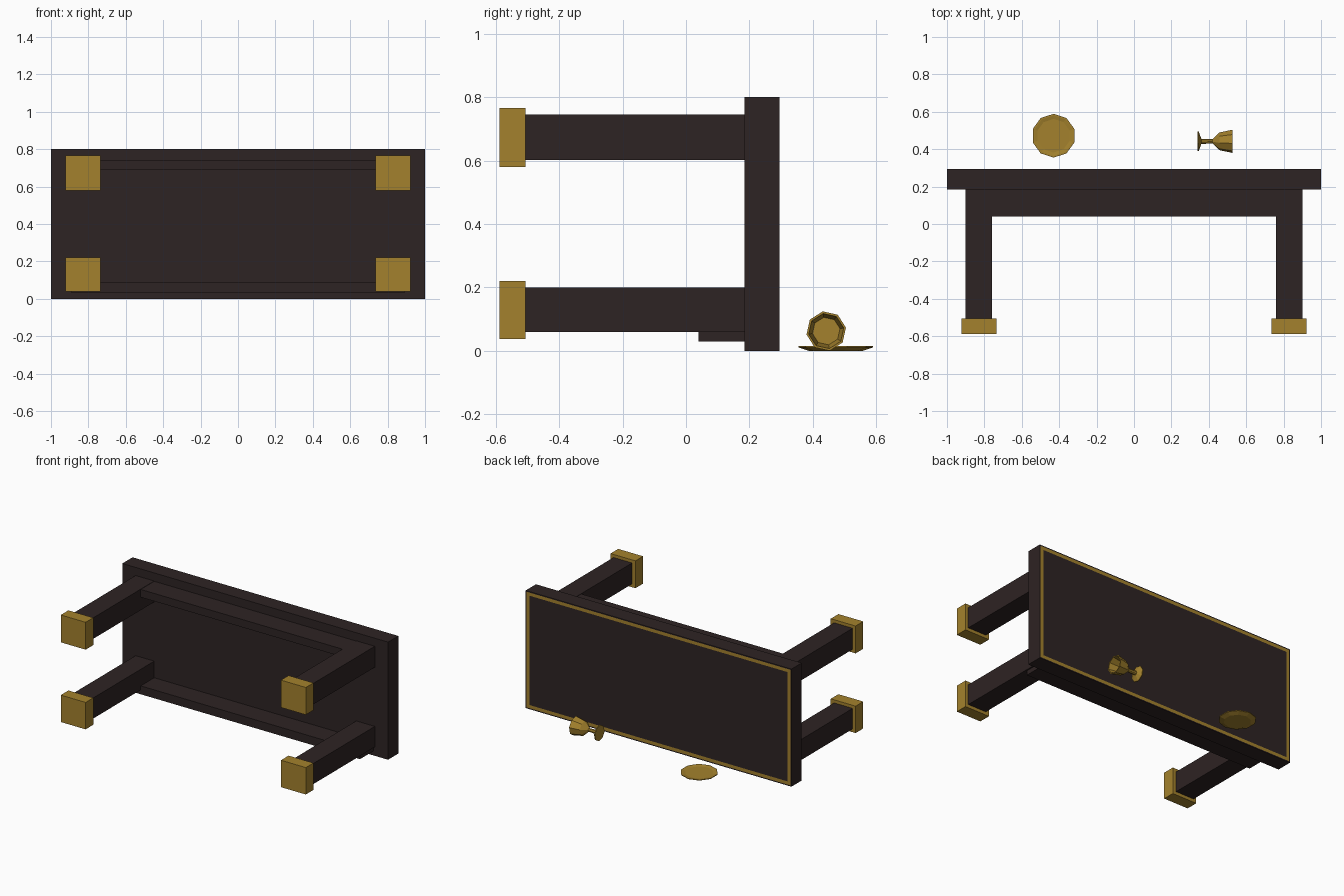
import bpy, bmesh, math
from mathutils import Matrix

if "Cube" in bpy.data.objects:
    bpy.data.objects.remove(bpy.data.objects["Cube"])


def material(name, color):
    m = bpy.data.materials.new(name)
    m.diffuse_color = (*color, 1)
    m.use_nodes = True
    m.node_tree.nodes["Principled BSDF"].inputs["Base Color"].default_value = m.diffuse_color
    return m


wood = material("dark_wood", (0.027, 0.017, 0.017))
gold = material("antique_gold", (0.37, 0.222, 0.026))


def finish(name, bm, mats):
    bmesh.ops.recalc_face_normals(bm, faces=bm.faces)
    me = bpy.data.meshes.new(name)
    bm.to_mesh(me)
    bm.free()
    for m in mats:
        me.materials.append(m)
    ob = bpy.data.objects.new(name, me)
    bpy.context.collection.objects.link(ob)
    return ob


def box_mesh(x, y, z):
    """Box from (min, max) ranges on each axis."""
    bm = bmesh.new()
    bmesh.ops.create_cube(bm, size=1)
    for v in bm.verts:
        for i, (lo, hi) in enumerate((x, y, z)):
            v.co[i] = lo if v.co[i] < 0 else hi
    return bm


def lathe(name, profile, sides, turn, matrix):
    """Closed faceted solid turned about local z from (radius, height) points."""
    bm = bmesh.new()
    rings = []
    for r, h in profile:
        rings.append([bm.verts.new((r * math.cos(turn + math.tau * k / sides),
                                    r * math.sin(turn + math.tau * k / sides), h))
                      for k in range(sides)])
    for a, b in zip(rings, rings[1:]):
        for k in range(sides):
            n = (k + 1) % sides
            bm.faces.new((a[k], a[n], b[n], b[k]))
    bm.faces.new(rings[0])
    bm.faces.new(rings[-1])
    bm.transform(matrix)
    return finish(name, bm, [gold])


# Tabletop lying on its long edge, with a gold inlay band on its outer face
bm = box_mesh((-1, 1), (0.185, 0.295), (0, 0.8))
bm.normal_update()
top = max(bm.faces, key=lambda f: f.calc_center_median().y)
bmesh.ops.inset_region(bm, faces=[top], thickness=0.01)
band = bmesh.ops.inset_region(bm, faces=[top], thickness=0.03)["faces"]
for f in band:
    f.material_index = 1
top.material_index = 0
finish("tabletop", bm, [wood, gold])

# Four legs with gold feet
for side, s in (("left", -1), ("right", 1)):
    for level, z0, z1 in (("lower", 0.06, 0.2), ("upper", 0.602, 0.745)):
        xs = sorted((s * 0.76, s * 0.9))
        finish(f"{side}_{level}_leg", box_mesh(xs, (-0.51, 0.19), (z0, z1)), [wood])
        xs = sorted((s * 0.735, s * 0.922))
        finish(f"{side}_{level}_foot",
               box_mesh(xs, (-0.588, -0.506), (z0 - 0.022, z1 + 0.021)), [gold])

# Long rails under the tabletop
for name, z in (("lower_rail", (0.03, 0.087)), ("upper_rail", (0.69, 0.743))):
    finish(name, box_mesh((-0.89, 0.89), (0.04, 0.19), z), [wood])

# Plate on the ground
lathe("plate",
      [(0.085, 0), (0.117, 0.011), (0.117, 0.016), (0.108, 0.016), (0.09, 0.012)],
      10, math.pi / 2, Matrix.Translation((-0.43, 0.472, 0)))

# Goblet lying on its side, mouth towards +x
lathe("goblet",
      [(0.053, 0), (0.053, 0.006), (0.014, 0.02), (0.012, 0.08), (0.048, 0.117),
       (0.063, 0.187), (0.056, 0.187), (0.044, 0.122)],
      8, math.radians(10),
      Matrix.Translation((0.34, 0.442, 0.0625)) @ Matrix.Rotation(math.pi / 2, 4, 'Y'))
